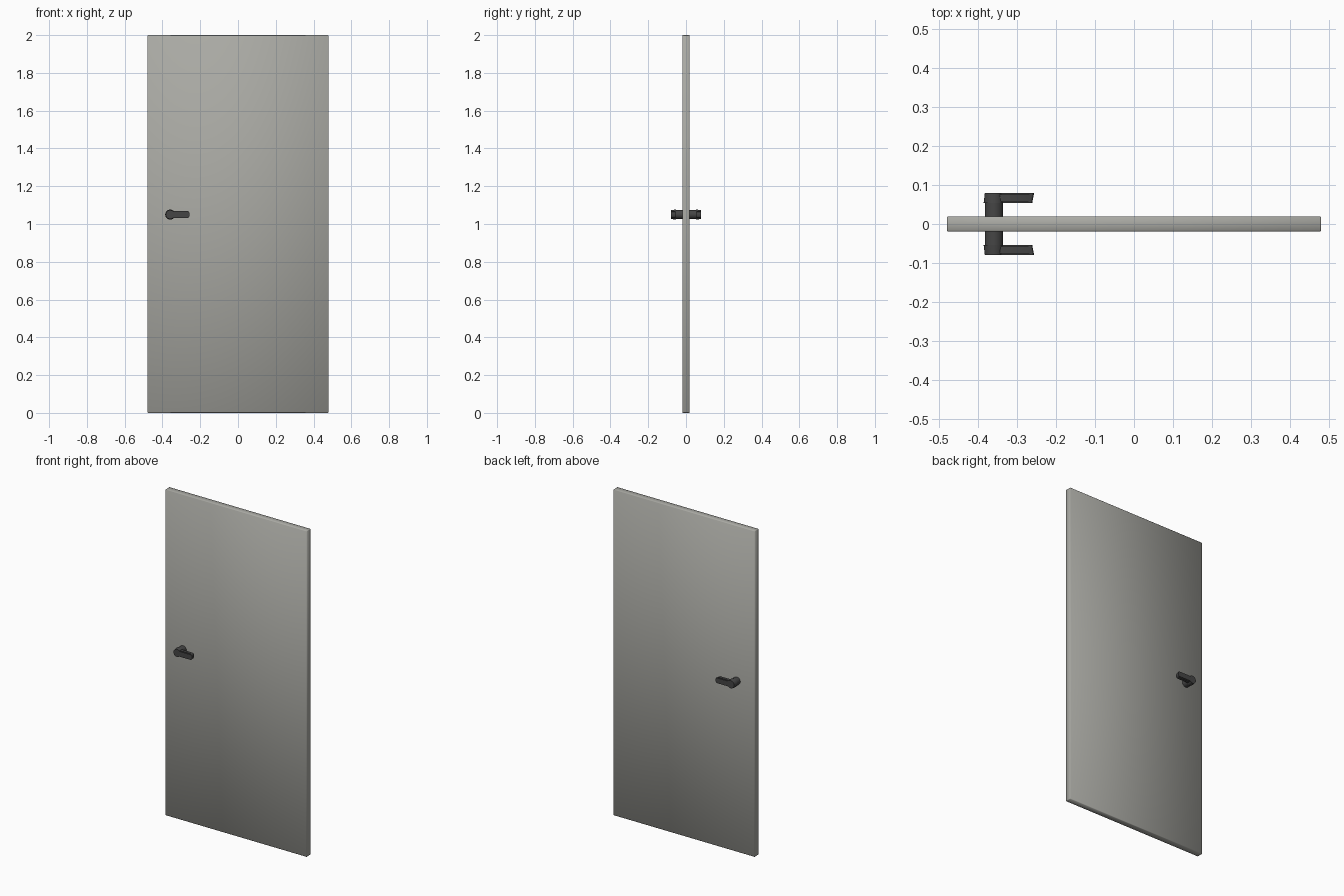
import bpy, bmesh, math
from mathutils import Matrix, Vector

if "Cube" in bpy.data.objects:
    bpy.data.objects.remove(bpy.data.objects["Cube"])


def material(name, rgb):
    m = bpy.data.materials.new(name)
    m.diffuse_color = (*rgb, 1)
    m.use_nodes = True
    m.node_tree.nodes["Principled BSDF"].inputs["Base Color"].default_value = m.diffuse_color
    return m


GREY = material("warm grey panel", (0.40, 0.40, 0.37))
DARK = material("dark metal", (0.06, 0.06, 0.06))
HX, HZ = -0.359, 1.05          # handle axis


def finish(name, bm, mat):
    bmesh.ops.recalc_face_normals(bm, faces=bm.faces)
    me = bpy.data.meshes.new(name)
    bm.to_mesh(me)
    bm.free()
    me.materials.append(mat)
    for p in me.polygons:
        p.use_smooth = True
    ob = bpy.data.objects.new(name, me)
    bpy.context.collection.objects.link(ob)
    return ob


def smooth(ob):
    bpy.ops.object.select_all(action='DESELECT')
    ob.select_set(True)
    bpy.context.view_layer.objects.active = ob
    bpy.ops.object.shade_smooth_by_angle(angle=math.radians(40))


# door panel: one slab, softly shaded, with a fine chamfer
bm = bmesh.new()
bmesh.ops.create_cube(bm, size=1, matrix=Matrix.Translation((0, 0, 1)) @ Matrix.Diagonal((0.96, 0.039, 2, 1)))
bmesh.ops.bevel(bm, geom=bm.edges[:], offset=0.003, segments=1, affect='EDGES')
finish("door_panel", bm, GREY)

# spindle through the door
turn = Matrix.Rotation(math.radians(90), 4, 'X')
bm = bmesh.new()
bmesh.ops.create_cone(bm, cap_ends=True, segments=24, radius1=0.0235, radius2=0.0235, depth=0.12,
                      matrix=Matrix.Translation((HX, 0, HZ)) @ turn)
smooth(finish("handle_spindle", bm, DARK))

# one flared knuckle and one lever on each side
for side, label in ((-1, "front"), (1, "back")):
    bm = bmesh.new()
    r_back, r_front = (0.0265, 0.0235) if side > 0 else (0.0235, 0.0265)
    bmesh.ops.create_cone(bm, cap_ends=True, segments=24, radius1=r_front, radius2=r_back, depth=0.026,
                          matrix=Matrix.Translation((HX, side * 0.0665, HZ)) @ turn)
    smooth(finish("handle_knuckle_" + label, bm, DARK))

    # lever: rounded end outline, slightly longer on its outer face
    bm = bmesh.new()
    rings = []
    for y, end in ((0.0535, -0.261), (0.0795, -0.256)):
        pts = [(HX, -0.019), (end - 0.011, -0.019), (end - 0.003, -0.014), (end, -0.006)]
        pts += [(x, -z) for x, z in reversed(pts)]
        rings.append([bm.verts.new((x, side * y, HZ + z)) for x, z in pts])
    n = len(rings[0])
    for i in range(n):
        j = (i + 1) % n
        bm.faces.new((rings[0][i], rings[0][j], rings[1][j], rings[1][i]))
    for r in rings:
        bm.faces.new(r)
    edges = [e for e in bm.edges if abs(e.verts[0].co.y - e.verts[1].co.y) < 1e-5
             and abs(e.verts[0].co.z - e.verts[1].co.z) < 1e-5]
    bmesh.ops.bevel(bm, geom=edges, offset=0.004, segments=2, affect='EDGES')
    smooth(finish("handle_lever_" + label, bm, DARK))
